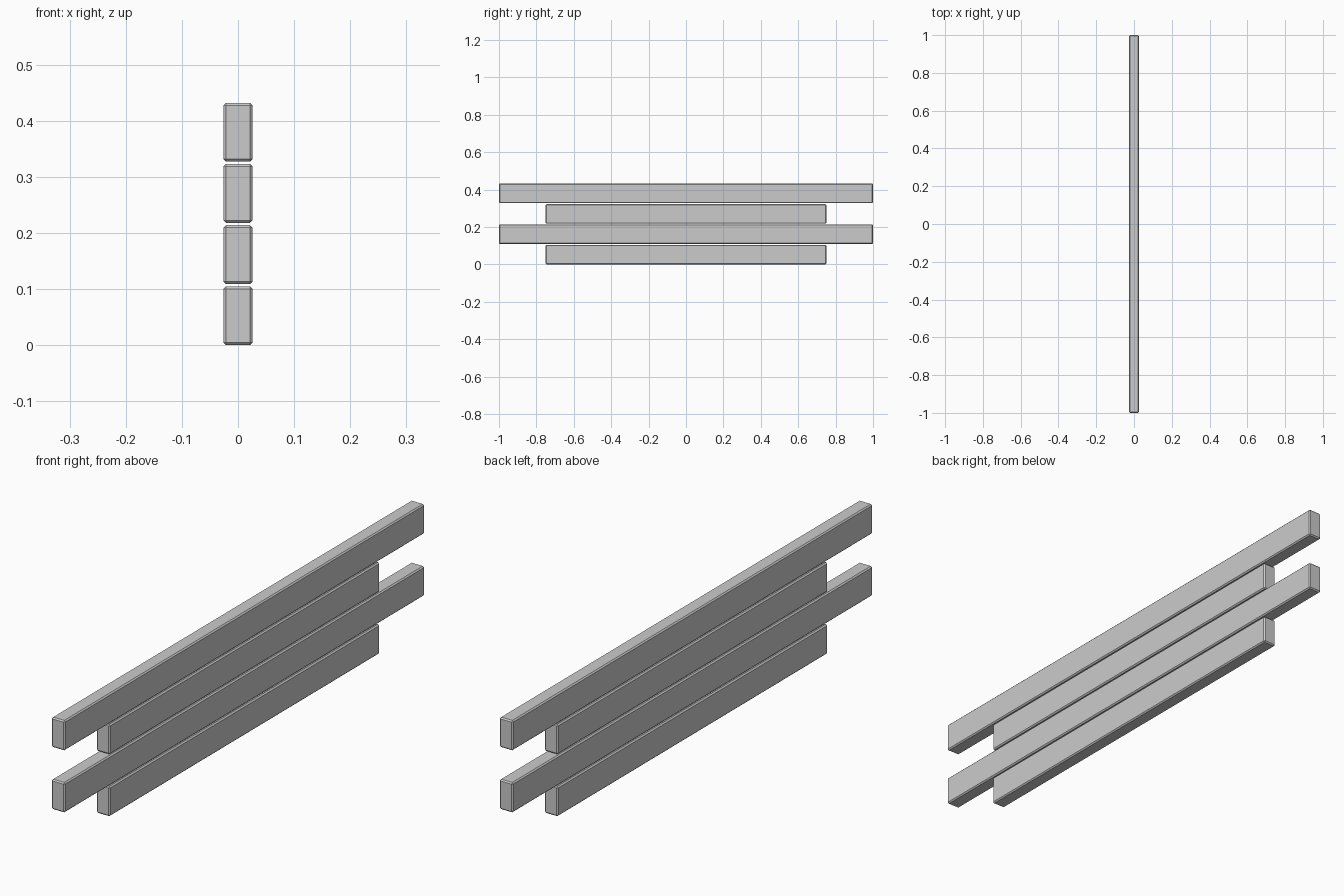
import bpy

if "Cube" in bpy.data.objects:
    bpy.data.objects.remove(bpy.data.objects["Cube"])

WIDTH, HEIGHT, PITCH, CHAMFER = 0.052, 0.105, 0.109, 0.0045


def plank(name, length, z_bottom):
    bpy.ops.mesh.primitive_cube_add(size=1, location=(0, 0, z_bottom + HEIGHT / 2))
    ob = bpy.context.object
    ob.name = name
    ob.scale = (WIDTH, length, HEIGHT)
    bpy.ops.object.transform_apply(location=False, rotation=False, scale=True)
    # narrow flat chamfer on every edge
    bevel = ob.modifiers.new("chamfer", 'BEVEL')
    bevel.width = CHAMFER
    bevel.segments = 1
    return ob


# alternating short and long planks, stacked with small gaps
names = ["lower_short_plank", "lower_long_plank", "upper_short_plank", "upper_long_plank"]
for i, name in enumerate(names):
    plank(name, 2.0 if i % 2 else 1.5, i * PITCH)
